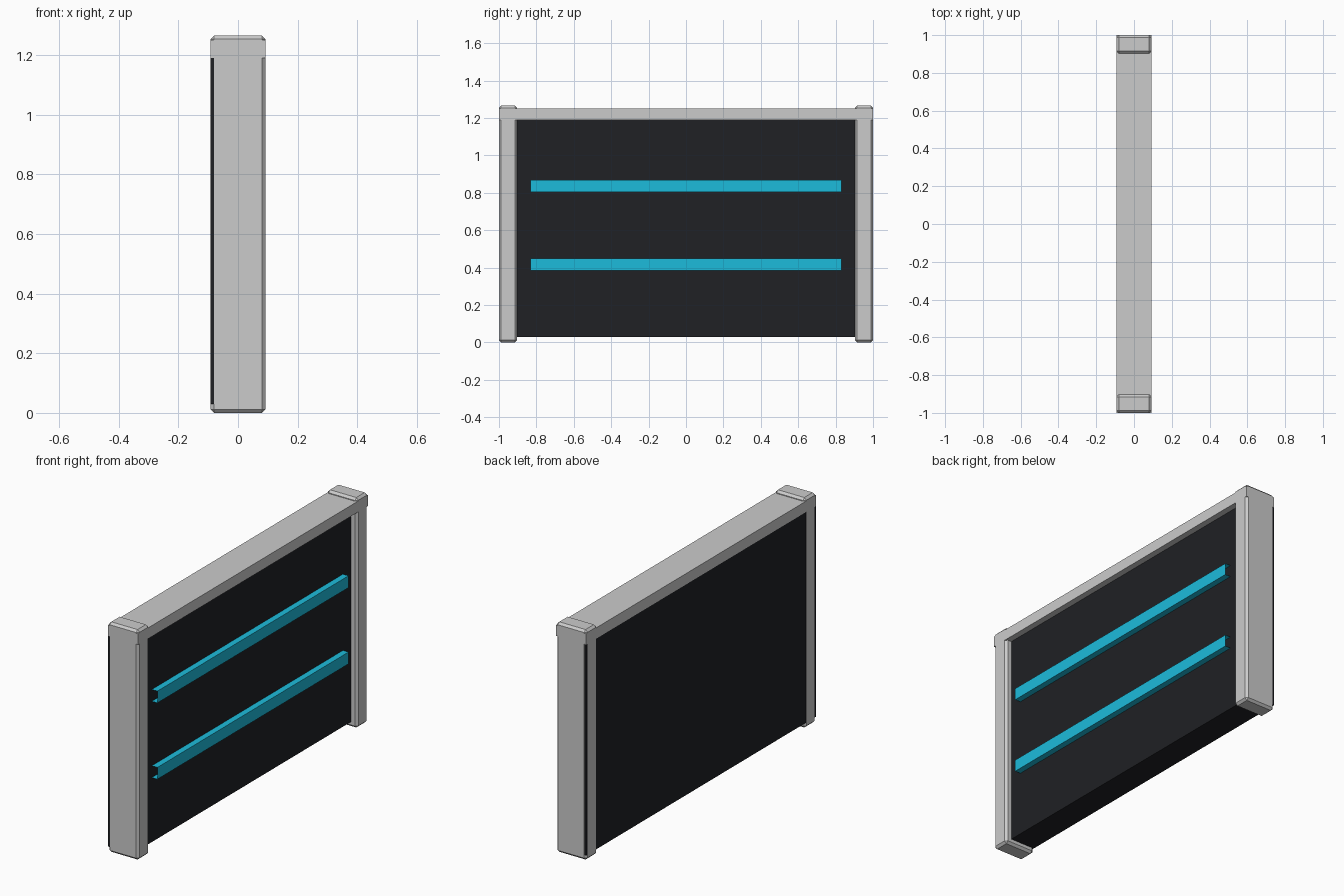
import bpy, bmesh

if "Cube" in bpy.data.objects:
    bpy.data.objects.remove(bpy.data.objects["Cube"])

HX = 0.092          # half depth of the frame
TOP = 1.266


def material(name, rgb):
    m = bpy.data.materials.new(name)
    m.diffuse_color = (*rgb, 1)
    m.use_nodes = True
    m.node_tree.nodes["Principled BSDF"].inputs["Base Color"].default_value = m.diffuse_color
    return m


def box(name, lo, hi, mat=None, bevel=0, open_sides=()):
    """Box between two corners; open_sides lists outward normals to leave off."""
    bm = bmesh.new()
    bmesh.ops.create_cube(bm, size=1)
    for v in bm.verts:
        v.co = [lo[i] + (v.co[i] + 0.5) * (hi[i] - lo[i]) for i in range(3)]
    bm.normal_update()
    drop = [f for f in bm.faces if tuple(round(c) for c in f.normal) in open_sides]
    bmesh.ops.delete(bm, geom=drop, context='FACES')
    if bevel:
        bmesh.ops.bevel(bm, geom=bm.edges[:], offset=bevel, segments=1,
                        affect='EDGES', profile=0.5)
    mesh = bpy.data.meshes.new(name)
    bm.to_mesh(mesh)
    bm.free()
    if mat:
        mesh.materials.append(mat)
    ob = bpy.data.objects.new(name, mesh)
    bpy.context.collection.objects.link(ob)
    return ob


dark = material("dark_panel", (0.014, 0.015, 0.018))
cyan = material("cyan_strip", (0.012, 0.5, 0.71))

# chamfered end posts
box("front_post", (-HX, -1, 0), (HX, -0.903, TOP), bevel=0.012)
box("back_post", (-HX, 0.903, 0), (HX, 1, TOP), bevel=0.012)

# top rail running flush over the full length
box("top_rail", (-HX, -1, 1.19), (HX, 1, 1.25))

# thick dark panel, a hair inside the post faces
box("panel", (-0.0915, -0.9995, 0.03), (0.057, 0.9995, 1.19), dark)

# light strips: channels open at the ends and towards the panel
for name, z in (("lower_strip", 0.385), ("upper_strip", 0.805)):
    box(name, (0.057, -0.832, z), (0.091, 0.832, z + 0.065), cyan,
        open_sides=((-1, 0, 0), (0, 1, 0), (0, -1, 0)))
